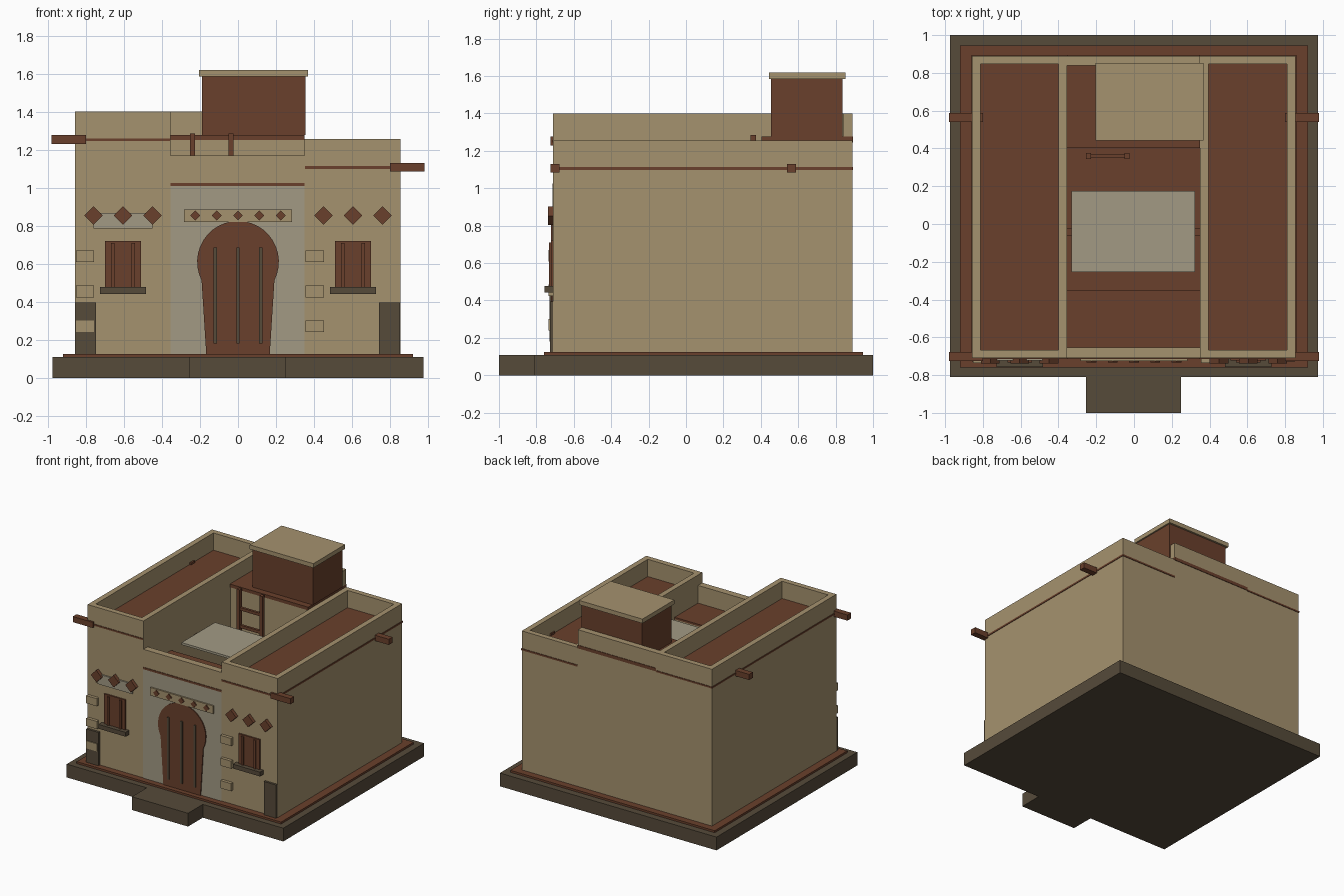
import bpy, bmesh, math

if "Cube" in bpy.data.objects:
    bpy.data.objects.remove(bpy.data.objects["Cube"])


def mat(name, rgb):
    m = bpy.data.materials.new(name)
    m.diffuse_color = (*rgb, 1)
    m.use_nodes = True
    m.node_tree.nodes["Principled BSDF"].inputs["Base Color"].default_value = m.diffuse_color
    return m


TAN = mat("sand_plaster", (0.376, 0.287, 0.156))
BROWN = mat("red_brown_wood", (0.144, 0.051, 0.025))
DARK = mat("dark_stone", (0.093, 0.069, 0.042))
GREY = mat("pale_grey_plaster", (0.361, 0.323, 0.231))


def finish(name, bm, *mats):
    bmesh.ops.recalc_face_normals(bm, faces=bm.faces)
    me = bpy.data.meshes.new(name)
    bm.to_mesh(me)
    bm.free()
    for m in mats:
        me.materials.append(m)
    ob = bpy.data.objects.new(name, me)
    bpy.context.collection.objects.link(ob)
    return ob


def box_bm(x, y, z):
    bm = bmesh.new()
    bmesh.ops.create_cube(bm, size=1)
    for v in bm.verts:
        v.co = [r[0] if c < 0 else r[1] for c, r in zip(v.co, (x, y, z))]
    return bm


def box(name, x, y, z, m):
    return finish(name, box_bm(x, y, z), m)


def prism(name, pts, y0, y1, m):
    """Extrude an x-z outline along y."""
    bm = bmesh.new()
    f = bm.faces.new([bm.verts.new((x, y0, z)) for x, z in pts])
    r = bmesh.ops.extrude_face_region(bm, geom=[f])
    for v in r["geom"]:
        if isinstance(v, bmesh.types.BMVert):
            v.co.y = y1
    return finish(name, bm, m)


def diamond(name, x, z, r, y0, y1):
    prism(name, [(x - r, z), (x, z - r), (x + r, z), (x, z + r)], y0, y1, BROWN)


F, B = -0.71, 0.89  # front and back wall planes

# Base, doorstep and plinth
box("base_slab", (-0.975, 0.975), (-0.81, 1.0), (0, 0.108), DARK)
box("doorstep", (-0.255, 0.25), (-1.0, -0.81), (0, 0.108), DARK)
box("plinth", (-0.92, 0.92), (-0.76, 0.945), (0.108, 0.124), BROWN)


# Side wings: block with a sunken roof behind a parapet
def wing(name, x, top):
    bm = box_bm(x, (F, B), (0.124, top))
    bm.normal_update()
    roof = max(bm.faces, key=lambda f: f.calc_center_median().z)
    bmesh.ops.inset_individual(bm, faces=[roof], thickness=0.062)
    new = bmesh.ops.extrude_discrete_faces(bm, faces=[roof])["faces"][0]
    for v in new.verts:
        v.co.z -= 0.14
    new.material_index = 1
    finish(name, bm, TAN, BROWN)


wing("left_wing", (-0.857, -0.355), 1.40)
wing("right_wing", (0.35, 0.855), 1.255)
box("left_wing_band", (-0.861, -0.357), (F - 0.004, B + 0.004), (1.245, 1.258), BROWN)
box("right_wing_band", (0.352, 0.859), (F - 0.004, B + 0.004), (1.099, 1.113), BROWN)

# Projecting roof beams
for side, x, z in (("left", (-0.98, -0.80), 1.23), ("right", (0.80, 0.98), 1.085)):
    for end, y in (("front", -0.725), ("back", 0.54)):
        box(f"{side}_{end}_beam", x, (y, y + 0.048), (z, z + 0.046), BROWN)

# Centre: front room, its parapet and the sunken courtyard
CX = (-0.355, 0.35)
box("front_room", CX, (F, -0.355), (0.124, 1.01), TAN)
box("front_room_roof", CX, (F - 0.004, -0.353), (1.01, 1.026), BROWN)
box("front_parapet", CX, (F, -0.655), (1.026, 1.17), TAN)
box("entrance_panel", CX, (F - 0.004, F), (0.124, 1.01), GREY)

# Back room, roof slab, rear parapet and roof hut
box("back_room", CX, (0.41, B), (0.124, 1.25), TAN)
box("back_room_roof", CX, (0.403, B + 0.004), (1.25, 1.276), BROWN)
box("rear_parapet", CX, (0.84, B), (1.276, 1.40), TAN)
box("roof_hut", (-0.19, 0.356), (0.455, 0.838), (1.276, 1.585), BROWN)
box("roof_hut_cap", (-0.205, 0.368), (0.443, 0.853), (1.585, 1.62), TAN)

# Awning over the courtyard on a cross pole
box("awning", (-0.33, 0.322), (-0.255, 0.175), (1.04, 1.058), GREY)
box("awning_pole", CX, (-0.06, -0.02), (1.005, 1.04), BROWN)

# Ladder
for i, x in enumerate((-0.24, -0.036)):
    box(f"ladder_post_{i + 1}", (x - 0.013, x + 0.013), (0.345, 0.375), (0.124, 1.285), BROWN)
for i in range(7):
    z = 0.27 + i * 0.143
    box(f"ladder_rung_{i + 1}", (-0.235, -0.04), (0.35, 0.37), (z - 0.012, z + 0.012), BROWN)

# Keyhole door with bars
a0 = math.radians(-27)
arc = [a0 + (math.pi - 2 * a0) * i / 24 for i in range(25)]
door = [(-0.167, 0.124), (0.167, 0.124)]
door += [(0.215 * math.cos(a), 0.61 + 0.215 * math.sin(a)) for a in arc]
prism("door", door, F - 0.012, F, BROWN)
for i, x in enumerate((-0.12, 0, 0.12)):
    box(f"door_bar_{i + 1}", (x - 0.009, x + 0.009), (F - 0.02, F - 0.01), (0.18, 0.685), DARK)

# Frieze above the door
box("door_frieze", (-0.283, 0.283), (F - 0.016, F), (0.82, 0.885), TAN)
for i in range(5):
    diamond(f"frieze_diamond_{i + 1}", (i - 2) * 0.1125, 0.854, 0.026, F - 0.024, F - 0.01)

# Windows, sills and large diamonds on both wings
for s, side in ((-1, "left"), (1, "right")):
    c = s * 0.605
    box(f"{side}_window", (c - 0.095, c + 0.095), (F - 0.012, F), (0.475, 0.72), BROWN)
    for i, d in enumerate((-0.055, 0.055)):
        box(f"{side}_window_bar_{i + 1}", (c + d - 0.009, c + d + 0.009),
            (F - 0.022, F - 0.01), (0.475, 0.71), BROWN)
    box(f"{side}_sill", (c - 0.122, c + 0.122), (F - 0.046, F), (0.442, 0.477), DARK)
    for i in (-1, 0, 1):
        diamond(f"{side}_diamond_{i + 2}", c + i * 0.155, 0.853, 0.049, F - 0.028, F)
box("left_diamond_panel", (-0.76, -0.45), (F - 0.012, F), (0.785, 0.867), GREY)

# Corner blocks and projecting stones
box("left_corner_block", (-0.857, -0.747), (F - 0.018, F), (0.124, 0.395), DARK)
box("right_corner_block", (0.742, 0.852), (F - 0.018, F), (0.124, 0.395), DARK)
for side, x in (("left", -0.853), ("right", 0.356)):
    for i, z in enumerate((0.24, 0.423, 0.608)):
        box(f"{side}_stone_{i + 1}", (x, x + 0.096), (F - 0.025, F), (z, z + 0.062), TAN)
